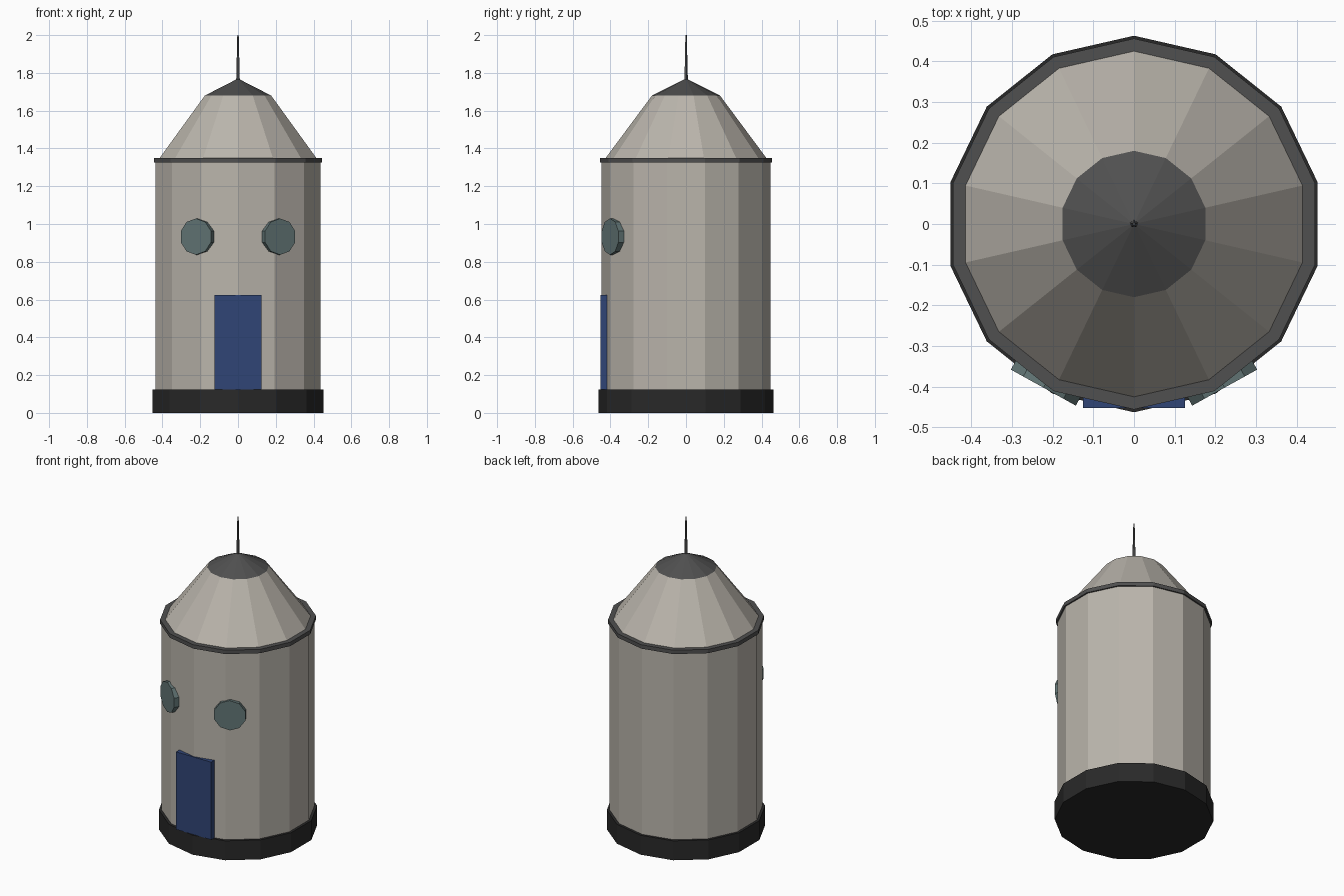
import bpy
import math

cube = bpy.data.objects.get("Cube")
if cube:
    bpy.data.objects.remove(cube, do_unlink=True)

SIDES = 14


def make_material(name, rgb):
    mat = bpy.data.materials.new(name)
    mat.use_nodes = True
    color = (*rgb, 1.0)
    mat.diffuse_color = color
    mat.node_tree.nodes["Principled BSDF"].inputs["Base Color"].default_value = color
    return mat


stone = make_material("warm_grey_wall", (0.49, 0.46, 0.41))
charcoal = make_material("charcoal_trim", (0.08, 0.08, 0.08))
black = make_material("black_base", (0.022, 0.022, 0.022))
blue = make_material("blue_door", (0.03, 0.06, 0.18))
glass = make_material("teal_grey_glass", (0.12, 0.175, 0.175))


def finish(name, mat):
    obj = bpy.context.object
    obj.name = obj.data.name = name
    obj.data.materials.append(mat)
    return obj


def drum(name, mat, bottom, top, r_bottom, r_top, sides=SIDES):
    """Upright faceted cylinder, frustum or cone between two heights."""
    bpy.ops.mesh.primitive_cone_add(
        vertices=sides, radius1=r_bottom, radius2=r_top,
        depth=top - bottom, location=(0, 0, (bottom + top) / 2))
    return finish(name, mat)


# Tower, from the ground up
drum("base", black, 0, 0.125, 0.463, 0.463)
drum("wall", stone, 0.125, 1.33, 0.447, 0.447)
drum("eaves_ring", charcoal, 1.325, 1.35, 0.456, 0.456)
drum("roof", stone, 1.35, 1.68, 0.425, 0.18)
drum("roof_cap", charcoal, 1.68, 1.77, 0.18, 0)
drum("antenna", charcoal, 1.76, 2.0, 0.01, 0.004, sides=5)

# Door slab set into the front
bpy.ops.mesh.primitive_cube_add(size=1, location=(0, -0.427, 0.375))
door = finish("door", blue)
door.scale = (0.25, 0.05, 0.5)

# Round windows either side of the door, facing outward
for side, label in ((1, "left"), (-1, "right")):
    angle = side * math.radians(29)
    reach = 0.44
    bpy.ops.mesh.primitive_cylinder_add(
        vertices=10, radius=0.096, depth=0.04,
        location=(reach * math.sin(angle), -reach * math.cos(angle), 0.933),
        rotation=(math.pi / 2, 0, angle))
    finish(label + "_window", glass)
